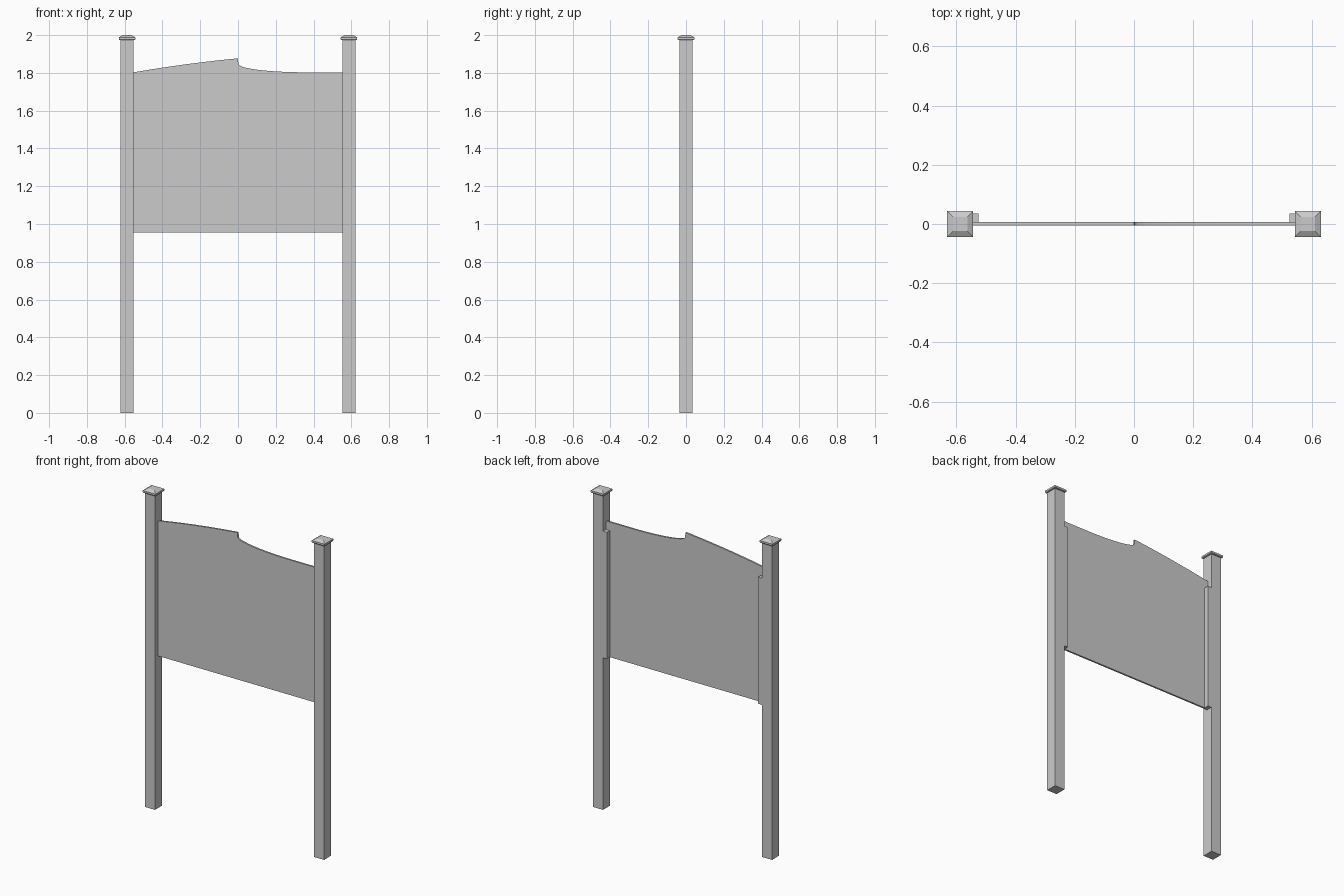
import bpy
import bmesh
import math

cube = bpy.data.objects.get("Cube")
if cube:
    bpy.data.objects.remove(cube, do_unlink=True)

GREY = (0.6, 0.6, 0.6, 1)
mat = bpy.data.materials.new("plain grey")
mat.use_nodes = True
mat.diffuse_color = GREY
mat.node_tree.nodes["Principled BSDF"].inputs["Base Color"].default_value = GREY

POST_X, POST_HALF = 0.587, 0.035
INNER_X = POST_X - POST_HALF
BOTTOM, SHOULDER, PEAK = 0.955, 1.803, 1.877


def finish(name, bm):
    bmesh.ops.recalc_face_normals(bm, faces=bm.faces)
    mesh = bpy.data.meshes.new(name)
    bm.to_mesh(mesh)
    bm.free()
    mesh.materials.append(mat)
    obj = bpy.data.objects.new(name, mesh)
    bpy.context.collection.objects.link(obj)
    return obj


def box(name, low, high):
    bm = bmesh.new()
    bmesh.ops.create_cube(bm, size=1)
    for v in bm.verts:
        v.co = [low[i] if v.co[i] < 0 else high[i] for i in range(3)]
    return finish(name, bm)


def square_loft(name, x, rings):
    """Stack square rings of (half width, height) and close both ends."""
    bm = bmesh.new()
    loops = [[bm.verts.new((x + sx * h, sy * h, z))
              for sx, sy in ((-1, -1), (1, -1), (1, 1), (-1, 1))] for h, z in rings]
    for a, b in zip(loops, loops[1:]):
        for i in range(4):
            j = (i + 1) % 4
            bm.faces.new((a[i], a[j], b[j], b[i]))
    bm.faces.new(loops[0])
    bm.faces.new(loops[-1])
    return finish(name, bm)


# Posts with caps, and battens behind the panel edges
for side, s in (("right", -1), ("left", 1)):
    x = s * POST_X
    box(side + "_post", (x - POST_HALF, -POST_HALF, 0), (x + POST_HALF, POST_HALF, 1.976))
    square_loft(side + "_post_cap", x,
                [(0.041, 1.973), (0.044, 1.977), (0.044, 1.988), (0.024, 2.0)])
    x0, x1 = sorted((s * 0.525, s * INNER_X))
    box(side + "_batten", (x0, 0.006, BOTTOM), (x1, POST_HALF, 1.75))

# Panel outline: gentle rise to the peak, short step, then a hollow curve
STEPS = 12
outline = [(INNER_X, BOTTOM), (-INNER_X, BOTTOM)]
for i in range(STEPS + 1):
    t = i / STEPS
    outline.append((-INNER_X * (1 - t), SHOULDER + (PEAK - SHOULDER) * (1.3 * t - 0.3 * t * t)))
for i in range(STEPS + 1):
    a = i / STEPS * math.pi / 2
    outline.append((0.002 + 0.36 * (1 - math.cos(a)), SHOULDER + 0.045 * (1 - math.sin(a))))
outline.append((INNER_X, SHOULDER))

bm = bmesh.new()
face = bm.faces.new([bm.verts.new((x, -0.005, z)) for x, z in outline])
extruded = bmesh.ops.extrude_face_region(bm, geom=[face])["geom"]
bmesh.ops.translate(bm, vec=(0, 0.011, 0),
                    verts=[g for g in extruded if isinstance(g, bmesh.types.BMVert)])
finish("sign_panel", bm)
